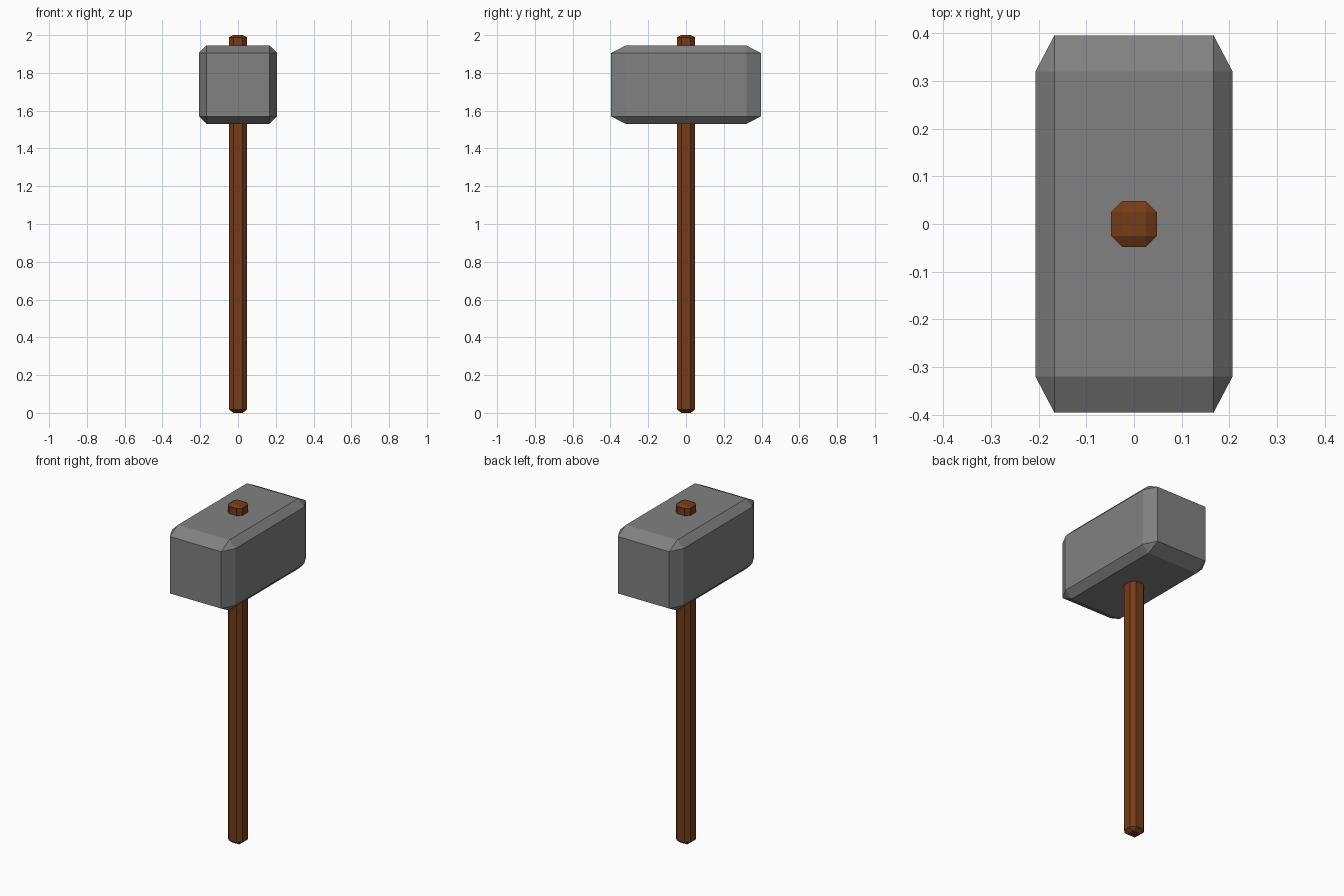
import bpy, bmesh

if "Cube" in bpy.data.objects:
    bpy.data.objects.remove(bpy.data.objects["Cube"])


def chamfered_block(name, outer, inner, z_outer, z_inner, color):
    """Cube with every edge chamfered, fitted to outer and inner extents."""
    bm = bmesh.new()
    bmesh.ops.create_cube(bm, size=2)
    bmesh.ops.bevel(bm, geom=bm.edges[:], offset=0.5, segments=1,
                    affect='EDGES', clamp_overlap=False)
    for v in bm.verts:
        for i in range(2):
            size = outer[i] if abs(v.co[i]) > 0.75 else inner[i]
            v.co[i] = size if v.co[i] > 0 else -size
        levels = z_outer if abs(v.co.z) > 0.75 else z_inner
        v.co.z = levels[1] if v.co.z > 0 else levels[0]
    mesh = bpy.data.meshes.new(name)
    bm.to_mesh(mesh)
    bm.free()
    mat = bpy.data.materials.new(name + "_material")
    mat.diffuse_color = (*color, 1)
    mat.use_nodes = True
    mat.node_tree.nodes["Principled BSDF"].inputs["Base Color"].default_value = mat.diffuse_color
    mesh.materials.append(mat)
    obj = bpy.data.objects.new(name, mesh)
    bpy.context.collection.objects.link(obj)
    return obj


# Heavy block head
chamfered_block("hammer_head", (0.207, 0.396), (0.167, 0.32),
                (1.53, 1.945), (1.57, 1.905), (0.22, 0.22, 0.22))
# Octagonal wooden shaft passing through the head
chamfered_block("handle", (0.048, 0.048), (0.025, 0.025),
                (0.0, 2.0), (0.018, 1.988), (0.18, 0.045, 0.008))
